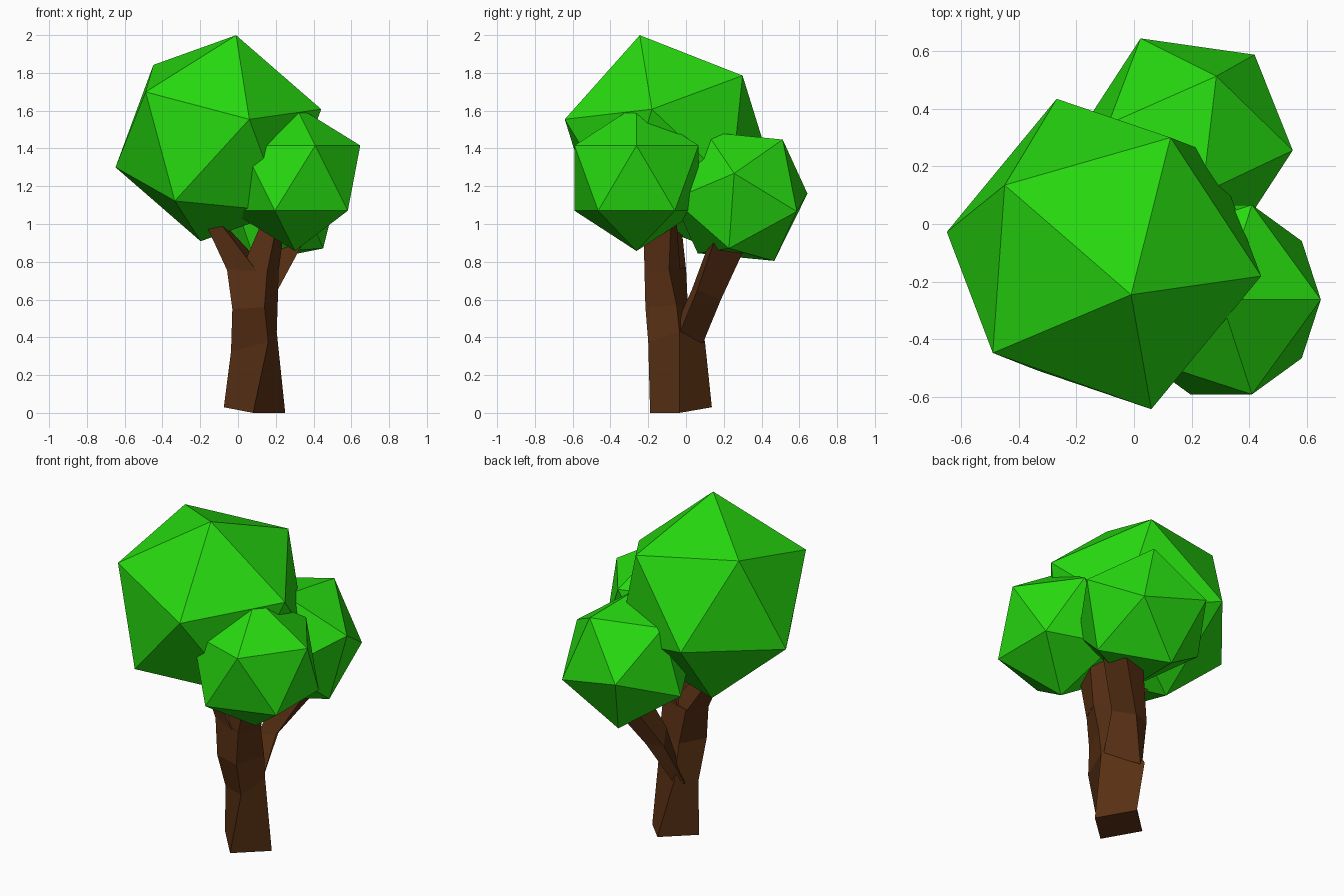
import bpy, bmesh
from mathutils import Vector, Matrix

if "Cube" in bpy.data.objects:
    bpy.data.objects.remove(bpy.data.objects["Cube"])


def material(name, rgb):
    m = bpy.data.materials.new(name)
    m.diffuse_color = (*rgb, 1)
    m.use_nodes = True
    m.node_tree.nodes["Principled BSDF"].inputs["Base Color"].default_value = m.diffuse_color
    return m


LEAF = material("leaf_green", (0.02, 0.70, 0.005))
BARK = material("bark_brown", (0.10, 0.03, 0.007))


def finish(name, bm, mat):
    bmesh.ops.recalc_face_normals(bm, faces=bm.faces)
    me = bpy.data.meshes.new(name)
    bm.to_mesh(me)
    bm.free()
    me.materials.append(mat)
    ob = bpy.data.objects.new(name, me)
    bpy.context.collection.objects.link(ob)
    return ob


def frame(a, b):
    # orthonormal axes: z along a, x in the plane of a and b
    z = a.normalized()
    x = (b - b.dot(z) * z).normalized()
    return Matrix((x, z.cross(x), z)).transposed()


def leaf_ball(name, centre, radius, tip, neighbour):
    # icosahedron turned so one corner points at tip and the next at neighbour
    bm = bmesh.new()
    bmesh.ops.create_icosphere(bm, subdivisions=1, radius=radius)
    top = max(bm.verts, key=lambda v: v.co.z)
    near = top.link_edges[0].other_vert(top)
    turn = frame(Vector(tip), Vector(neighbour)) @ frame(top.co, near.co).transposed()
    for v in bm.verts:
        v.co = turn @ v.co + Vector(centre)
    return finish(name, bm, LEAF)


def limb(name, rings):
    # four-sided tube; each ring gives front, right and back corners
    bm = bmesh.new()
    loops = []
    for f, r, b in rings:
        f, r, b = Vector(f), Vector(r), Vector(b)
        loops.append([bm.verts.new(p) for p in (f, r, b, f + b - r)])
    for lo, hi in zip(loops, loops[1:]):
        for i in range(4):
            j = (i + 1) % 4
            bm.faces.new((lo[i], lo[j], hi[j], hi[i]))
    bm.faces.new(loops[0][::-1])
    bm.faces.new(loops[-1])
    return finish(name, bm, BARK)


# Foliage
leaf_ball("large_foliage", (-0.104, -0.104, 1.454), 0.571,
          (0.094, -0.141, 0.546), (0.164, -0.536, 0.106))
leaf_ball("right_foliage", (0.302, -0.262, 1.243), 0.386,
          (0, 0, 1), (0.894, 0, 0.447))
leaf_ball("back_foliage", (0.181, 0.287, 1.146), 0.39,
          (0.237, 0.300, -0.080), (0.369, -0.032, 0.122))

# Trunk and its three branches
limb("trunk", [
    ((0.08, -0.19, 0.0), (0.25, -0.035, 0.0), (0.095, 0.137, 0.03)),
    ((0.16, -0.20, 0.375), (0.205, -0.035, 0.43), (0.008, 0.10, 0.38)),
    ((0.14, -0.215, 0.56), (0.21, -0.05, 0.57), (0.04, 0.01, 0.56)),
    ((0.155, -0.22, 0.76), (0.215, -0.09, 0.76), (0.0, 0.0, 0.77)),
])
limb("left_branch", [
    ((0.10, -0.198, 0.75), (0.16, -0.068, 0.75), (0.0, 0.0, 0.76)),
    ((-0.12, -0.15, 1.04), (-0.11, -0.06, 1.04), (-0.18, -0.03, 1.04)),
])
limb("right_branch", [
    ((0.155, -0.22, 0.75), (0.215, -0.09, 0.75), (0.075, -0.03, 0.75)),
    ((0.21, -0.225, 1.02), (0.25, -0.08, 1.02), (0.17, -0.05, 1.02)),
])
limb("back_branch", [
    ((0.14, -0.09, 0.39), (0.19, -0.035, 0.42), (0.03, 0.09, 0.37)),
    ((0.11, 0.03, 0.65), (0.21, 0.06, 0.65), (0.14, 0.185, 0.60)),
    ((0.21, 0.13, 0.92), (0.35, 0.15, 0.91), (0.32, 0.31, 0.87)),
])
